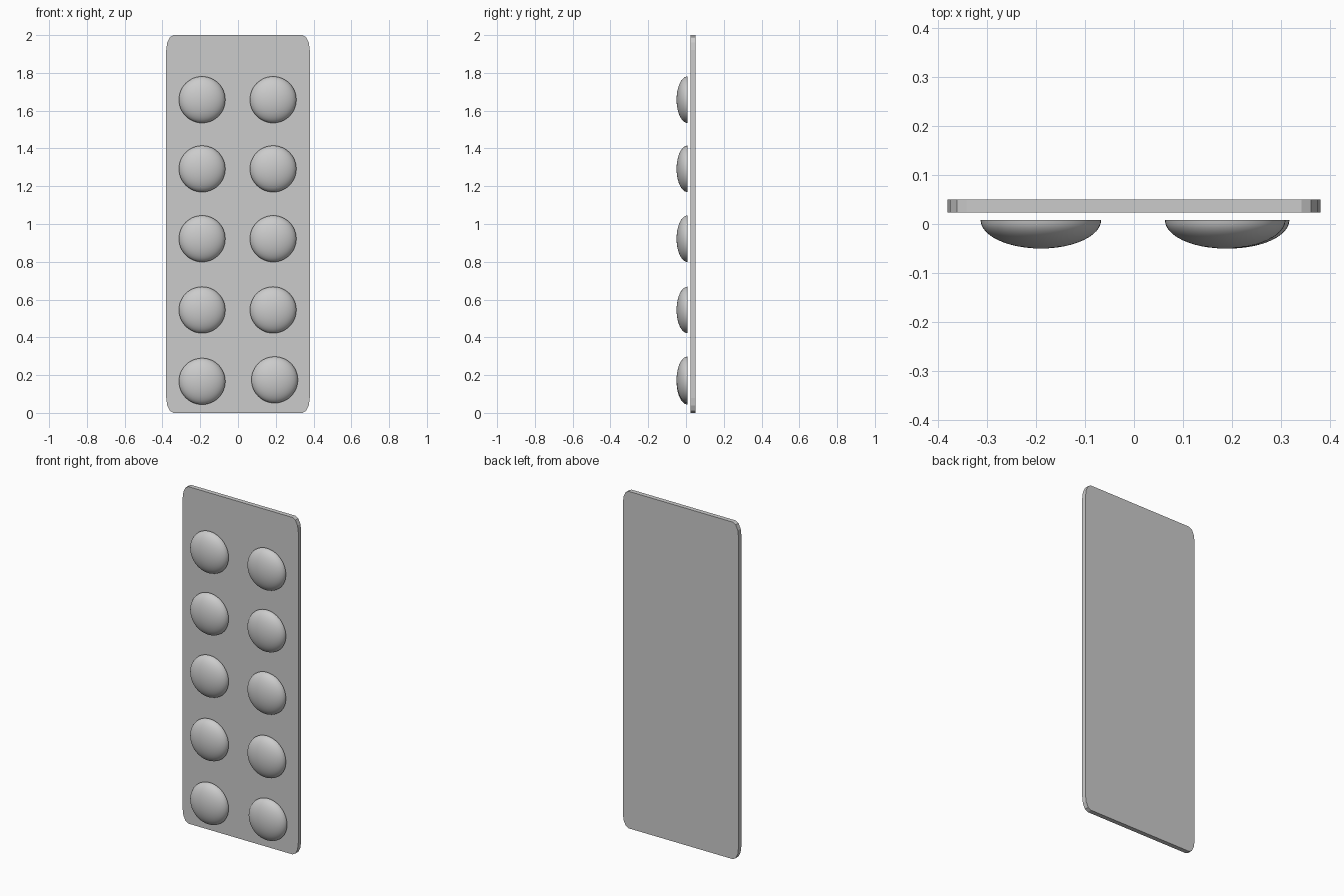
import bpy, bmesh, math
from mathutils import Matrix, Vector

cube = bpy.data.objects.get("Cube")
if cube:
    bpy.data.objects.remove(cube, do_unlink=True)

grey = bpy.data.materials.new("plain grey")
grey.use_nodes = True
grey.diffuse_color = (0.6, 0.6, 0.6, 1)
grey.node_tree.nodes["Principled BSDF"].inputs["Base Color"].default_value = (0.6, 0.6, 0.6, 1)


def make_object(name, bm):
    bmesh.ops.recalc_face_normals(bm, faces=bm.faces)
    mesh = bpy.data.meshes.new(name)
    bm.to_mesh(mesh)
    bm.free()
    mesh.materials.append(grey)
    obj = bpy.data.objects.new(name, mesh)
    bpy.context.collection.objects.link(obj)
    return obj


# Backing sheet: thin slab with oval, faceted corners
half_w, height, front_y, back_y = 0.38, 2.0, 0.023, 0.05
corner_w, corner_h, steps = 0.038, 0.08, 3
bm = bmesh.new()
outline = []
for quarter, (sx, sz) in enumerate([(1, 1), (-1, 1), (-1, -1), (1, -1)]):
    for i in range(steps + 1):
        a = (quarter + i / steps) * math.pi / 2
        x = sx * (half_w - corner_w) + corner_w * math.cos(a)
        z = height / 2 + sz * (height / 2 - corner_h) + corner_h * math.sin(a)
        outline.append(bm.verts.new((x, front_y, z)))
face = bm.faces.new(outline)
extruded = bmesh.ops.extrude_face_region(bm, geom=[face], use_keep_orig=True)
moved = [v for v in extruded["geom"] if isinstance(v, bmesh.types.BMVert)]
bmesh.ops.translate(bm, verts=moved, vec=Vector((0, back_y - front_y, 0)))
make_object("backing_sheet", bm)


# Domed pocket: half of a flattened sphere, closed by a flat base
def add_dome(name, x, z, radius=0.123, depth=0.058, base_y=0.008):
    bm = bmesh.new()
    bmesh.ops.create_uvsphere(bm, u_segments=48, v_segments=24, radius=1)
    bmesh.ops.bisect_plane(bm, geom=bm.verts[:] + bm.edges[:] + bm.faces[:], dist=1e-4,
                           plane_co=(0, 0, 0), plane_no=(0, 0, 1), clear_inner=True)
    rim = [e for e in bm.edges if e.is_boundary]
    bmesh.ops.contextual_create(bm, geom=rim)
    bm.transform(Matrix.Diagonal((radius, radius, depth, 1)))
    bm.transform(Matrix.Rotation(math.pi / 2, 4, 'X'))
    dome = make_object(name, bm)
    dome.location = (x, base_y, z)
    bpy.ops.object.select_all(action='DESELECT')
    dome.select_set(True)
    bpy.context.view_layer.objects.active = dome
    bpy.ops.object.shade_smooth_by_angle(angle=math.radians(40))


# Two columns of five; the lowest left one sits slightly off the grid
for row, z in enumerate([0.167, 0.545, 0.922, 1.292, 1.658]):
    add_dome(f"right_dome_{row + 1}", -0.19, z)
    shift = 0.008 if row == 0 else 0
    add_dome(f"left_dome_{row + 1}", 0.186 + shift, z + shift)
